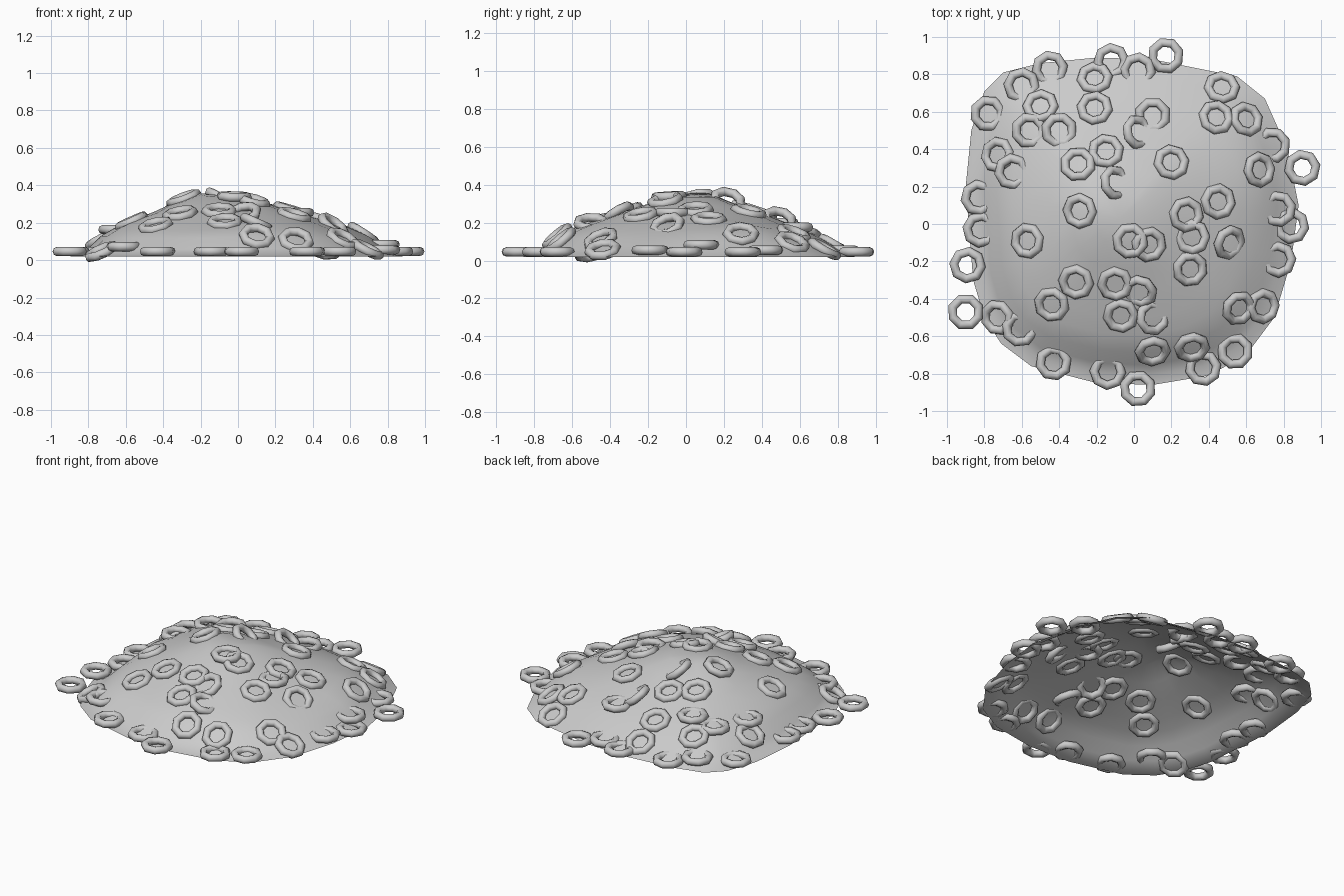
import bpy
import bmesh
import math
import random
from mathutils import Vector, Quaternion
from mathutils.bvhtree import BVHTree

random.seed(4)
default_cube = bpy.data.objects.get("Cube")
if default_cube:
    bpy.data.objects.remove(default_cube, do_unlink=True)

# One plain grey for the mound and the rings
grey = bpy.data.materials.new("plain_grey")
grey.use_nodes = True
grey.diffuse_color = (0.6, 0.6, 0.6, 1)
grey.node_tree.nodes["Principled BSDF"].inputs["Base Color"].default_value = (0.6, 0.6, 0.6, 1)


def finish_mesh(bm, name):
    """Turn a bmesh into a smooth shaded mesh with the grey material."""
    for face in bm.faces:
        face.smooth = True
    mesh = bpy.data.meshes.new(name)
    bm.to_mesh(mesh)
    mesh.materials.append(grey)
    return mesh


def add_object(mesh, name):
    obj = bpy.data.objects.new(name, mesh)
    bpy.context.collection.objects.link(obj)
    return obj


# Mound: an open shell lofted from the flat rim up to the summit
RIM = [(.88, .1), (.82, .4), (.7, .67), (.55, .79), (.1, .88), (-.2, .89),
       (-.5, .86), (-.7, .81), (-.8, .71), (-.87, .5), (-.9, .2), (-.86, -.3),
       (-.8, -.5), (-.71, -.64), (-.55, -.76), (-.2, -.85), (.1, -.86),
       (.4, -.81), (.6, -.7), (.75, -.5), (.84, -.2)]
PROFILE = [(.15, .335), (.3, .287), (.45, .243), (.6, .194), (.7, .159),
           (.8, .117), (.88, .075), (.94, .045), (1, .02)]
# Soft lumps on the slope: x, y, height, radius
LUMPS = [(-.64, -.02, .045, .17), (-.28, .06, .03, .15), (.64, .27, .045, .18),
         (.1, -.62, .015, .15)]
summit_xy = Vector((-.08, .03))


def lump_height(xy):
    return sum(h * math.exp(-((xy - Vector((x, y))).length / r) ** 2)
               for x, y, h, r in LUMPS)


bm = bmesh.new()
summit = bm.verts.new((*summit_xy, .345))
loops = []
for share, height in PROFILE:
    loop = []
    for point in RIM:
        xy = summit_xy.lerp(Vector(point), share)
        z = height
        if share < .9:
            z += lump_height(xy)
        if .85 < share < 1 and sum(point) < 0:
            z -= .018  # flat foot along the front and left
        loop.append(bm.verts.new((xy.x, xy.y, z)))
    loops.append(loop)
count = len(RIM)
for i in range(count):
    j = (i + 1) % count
    bm.faces.new((summit, loops[0][i], loops[0][j]))
    for inner, outer in zip(loops, loops[1:]):
        bm.faces.new((inner[i], outer[i], outer[j], inner[j]))
bm.normal_update()
surface = BVHTree.FromBMesh(bm)
add_object(finish_mesh(bm, "mound"), "mound")
bm.free()

# Ring: an eight-sided torus, swept from a small tube section
MAJOR, MINOR, SIDES, TUBE = .0735, .0245, 8, 8
bm = bmesh.new()
sections = []
for i in range(SIDES):
    turn = Quaternion((0, 0, 1), math.tau * i / SIDES)
    section = []
    for k in range(TUBE):
        spoke = Quaternion((0, 1, 0), math.tau * k / TUBE) @ Vector((MINOR, 0, 0))
        section.append(bm.verts.new(turn @ (spoke + Vector((MAJOR, 0, 0)))))
    sections.append(section)
for i in range(SIDES):
    here, after = sections[i], sections[(i + 1) % SIDES]
    for k in range(TUBE):
        m = (k + 1) % TUBE
        bm.faces.new((here[k], here[m], after[m], after[k]))
bmesh.ops.recalc_face_normals(bm, faces=bm.faces)
ring_mesh = finish_mesh(bm, "ring")
bm.free()


def add_ring(x, y, normal=None):
    """Rest a ring on the mound; near the rim it lies flat on the ground."""
    hit, slope, _, _ = surface.ray_cast(Vector((x, y, 1)), Vector((0, 0, -1)))
    if hit is None or hit.z < .046:
        height, slope = .046, Vector((0, 0, 1))
    else:
        height = hit.z + .003
    ring = add_object(ring_mesh, "ring")
    ring.location = (x, y, height)
    axis = Vector(normal) if normal else slope
    ring.rotation_mode = 'QUATERNION'
    spin = Quaternion((0, 0, 1), random.uniform(0, .8))
    ring.rotation_quaternion = Vector((0, 0, 1)).rotation_difference(axis) @ spin


# Rings that follow the slope, in hundredths of a unit
SLOPED = [(-45, 83), (-12, 87), (17, 90), (-21, 78), (47, 73), (-78, 59), (-50, 63),
          (-21, 62), (44, 57), (60, 56), (-30, 32), (-15, 39), (20, 33),
          (67, 29), (90, 30), (-29, 7), (45, 12), (28, 5), (84, -1), (-83, 14),
          (-57, -9), (-2, -9), (8, -11), (-89, -22), (-31, -31), (-10, -32),
          (30, -24), (-44, -43), (-90, -47), (-7, -49), (56, -45),
          (69, -44), (10, -68), (31, -66), (54, -68), (-43, -74), (-14, -79), (2, -88)]
for x, y in SLOPED:
    add_ring(x / 100, y / 100)

# Level rings, half sunk into the slope
LEVEL = [(-60, 74), (2, 82), (10, 58), (-56, 50), (-40, 50), (74, 42), (-65, 28),
         (77, 8), (-82, -3), (31, -7), (77, -19), (-61, -56), (37, -77)]
for x, y in LEVEL:
    add_ring(x / 100, y / 100, (0, 0, 1))

# Tipped rings, leaning away from the slope below them
TIPPED = [(.02, .49, (.6, .2, .75)), (-.1, .22, (.6, .2, .75)), (.1, -.5, (.4, 0, .9)),
          (.51, -.1, (.55, -.3, .75)), (.03, -.36, (-.2, -.5, .8)),
          (-.73, -.5, (-.4, -.2, .9)), (-.73, .37, (-.45, .1, .9))]
for x, y, normal in TIPPED:
    add_ring(x, y, normal)
